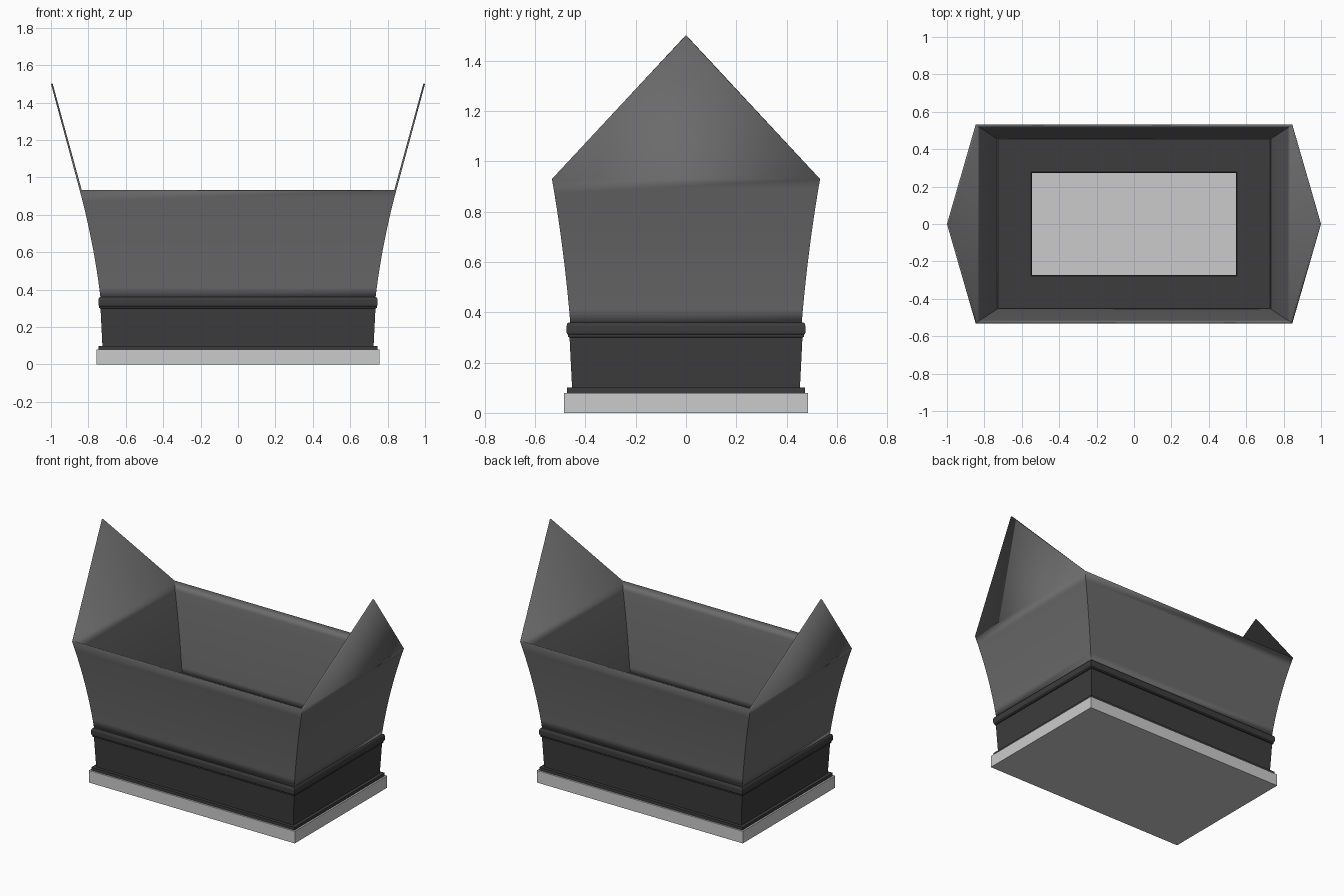
import bpy, bmesh

if "Cube" in bpy.data.objects:
    bpy.data.objects.remove(bpy.data.objects["Cube"])

HX, HY = 0.757, 0.485          # half size of the base slab


def material(name, v):
    m = bpy.data.materials.new(name)
    m.diffuse_color = (v, v, v, 1)
    m.use_nodes = True
    m.node_tree.nodes["Principled BSDF"].inputs["Base Color"].default_value = m.diffuse_color
    return m


def make_object(name, bm, mat=None):
    bmesh.ops.recalc_face_normals(bm, faces=bm.faces)
    me = bpy.data.meshes.new(name)
    bm.to_mesh(me)
    bm.free()
    ob = bpy.data.objects.new(name, me)
    bpy.context.collection.objects.link(ob)
    if mat:
        me.materials.append(mat)
    return ob


def rect_ring(bm, x, y, z):
    return [bm.verts.new((sx * x, sy * y, z))
            for sx, sy in ((-1, -1), (1, -1), (1, 1), (-1, 1))]


def bridge(bm, a, b):
    for i in range(4):
        j = (i + 1) % 4
        bm.faces.new((a[i], a[j], b[j], b[i]))


dark = material("dark_metal", 0.045)
smoky = material("smoky_panel", 0.145)

# Base slab
bm = bmesh.new()
low, high = rect_ring(bm, HX, HY, 0), rect_ring(bm, HX, HY, 0.08)
bridge(bm, low, high)
bm.faces.new(low)
bm.faces.new(high)
make_object("base_slab", bm)

# Moulded frame: (inset from slab edge, height) profile swept round a rectangle
profile = [(0.212, 0.08), (0.011, 0.08), (0.011, 0.10), (0.032, 0.10),
           (0.022, 0.30), (0.015, 0.302), (0.015, 0.311), (0.011, 0.316),
           (0.010, 0.325), (0.010, 0.345), (0.013, 0.355), (0.019, 0.36),
           (0.206, 0.36), (0.212, 0.355)]
bm = bmesh.new()
rings = [rect_ring(bm, HX - d, HY - d, z) for d, z in profile]
for a, b in zip(rings, rings[1:] + rings[:1]):
    bridge(bm, a, b)
make_object("moulded_frame", bm, dark)

# Flared panels: curved walls with a pointed gable at each end
N, Z0, Z1 = 10, 0.355, 0.93
bm = bmesh.new()
rings = []
for i in range(N + 1):
    t = i / N
    rings.append(rect_ring(bm, 0.735 + 0.068 * t + 0.043 * t * t,
                           0.460 + 0.046 * t + 0.027 * t * t,
                           Z0 + (Z1 - Z0) * t))
for a, b in zip(rings, rings[1:]):
    bridge(bm, a, b)
top = rings[-1]
for s, i, j in ((1, 1, 2), (-1, 3, 0)):
    bm.faces.new((top[i], top[j], bm.verts.new((s, 0, 1.5))))
panels = make_object("flared_panels", bm, smoky)
sol = panels.modifiers.new("thickness", 'SOLIDIFY')
sol.thickness = 0.009
sol.offset = -1
sol.use_even_offset = True
# outward normals so the thickness goes inward
me = panels.data
if me.polygons[0].normal.y > 0:
    me.flip_normals()
bpy.context.view_layer.objects.active = panels
panels.select_set(True)
bpy.ops.object.shade_smooth_by_angle()
